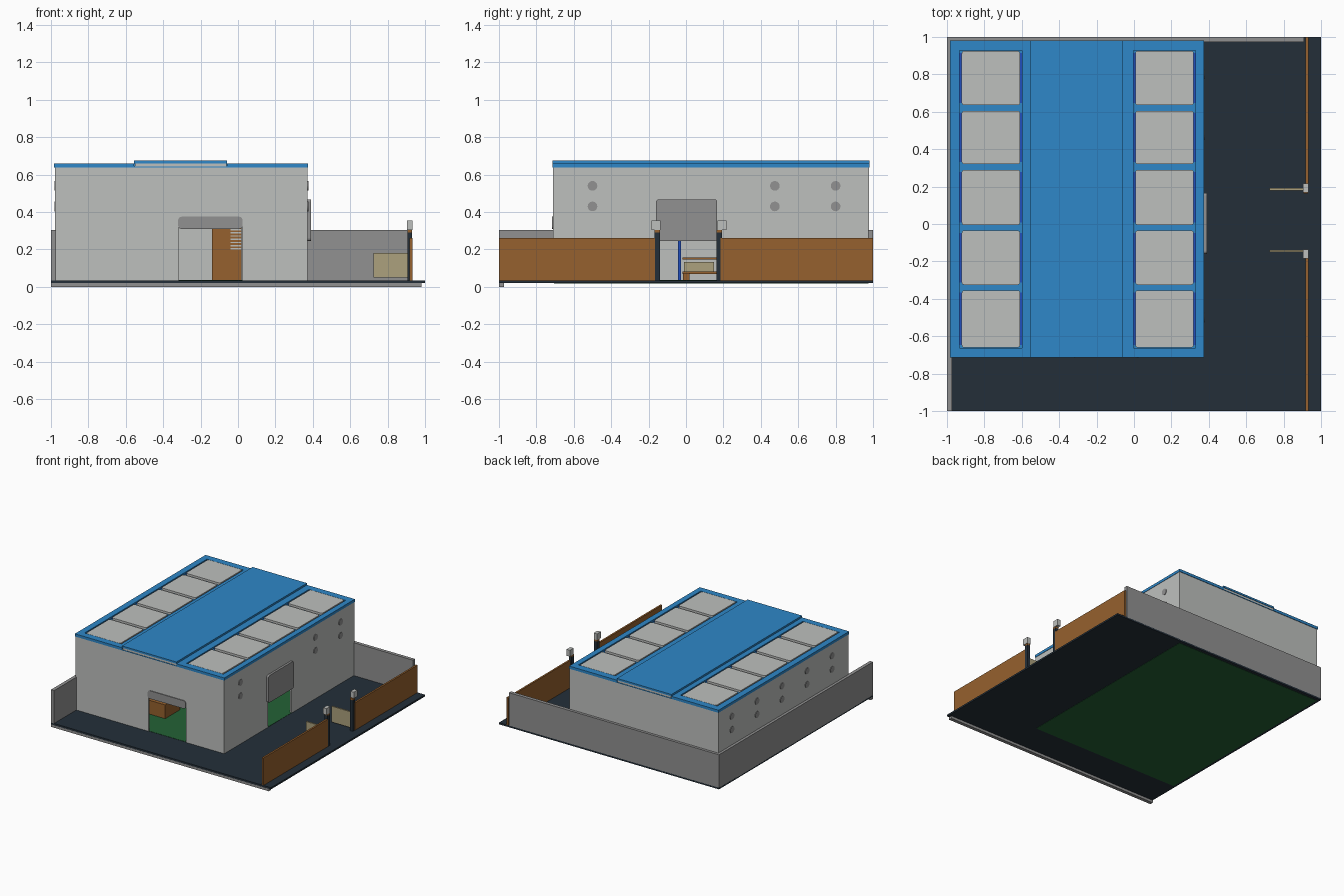
import bpy, bmesh, math
from mathutils import Matrix, Vector

cube = bpy.data.objects.get("Cube")
if cube:
    bpy.data.objects.remove(cube, do_unlink=True)


def lin(c):
    c /= 255
    return c / 12.92 if c <= 0.04045 else ((c + 0.055) / 1.055) ** 2.4


def material(name, r, g, b):
    m = bpy.data.materials.new(name)
    m.use_nodes = True
    col = (lin(r), lin(g), lin(b), 1)
    m.diffuse_color = col
    m.node_tree.nodes["Principled BSDF"].inputs["Base Color"].default_value = col
    return m


LIGHT = material("light grey", 190, 192, 190)
GREY = material("mid grey", 145, 145, 145)
BLUE = material("roof blue", 46, 135, 200)
DEEP = material("deep blue", 33, 78, 190)
BROWN = material("wood brown", 150, 97, 46)
DARK = material("asphalt", 36, 47, 57)
GREEN = material("floor green", 36, 98, 54)
KHAKI = material("gate khaki", 172, 161, 125)


def finish(name, mat, bm):
    me = bpy.data.meshes.new(name)
    bm.to_mesh(me)
    bm.free()
    me.materials.append(mat)
    ob = bpy.data.objects.new(name, me)
    bpy.context.collection.objects.link(ob)
    return ob


def add_box(bm, b):
    """Box given as x0, x1, y0, y1, z0, z1."""
    lo, hi = Vector(b[0::2]), Vector(b[1::2])
    m = Matrix.Translation((lo + hi) / 2) @ Matrix.Diagonal((*(hi - lo), 1))
    return bmesh.ops.create_cube(bm, size=1, matrix=m)["verts"]


def boxes(name, mat, *bs):
    bm = bmesh.new()
    for b in bs:
        add_box(bm, b)
    return finish(name, mat, bm)


def rounded(name, mat, b, axis, radius):
    """Box with the edges along one axis rounded."""
    bm = bmesh.new()
    add_box(bm, b)
    edges = [e for e in bm.edges
             if abs((e.verts[0].co - e.verts[1].co).normalized()[axis]) > 0.9]
    bmesh.ops.bevel(bm, geom=edges, offset=radius, segments=4, profile=0.5, affect='EDGES')
    return finish(name, mat, bm)


# Site: ground, building floor, curb and boundary walls
boxes("ground", DARK, (-1, 1, -1, 1, 0.021, 0.035))
boxes("building_floor", GREEN, (-0.98, 0.37, -0.705, 0.975, 0.019, 0.037))
boxes("front_curb", GREY, (-1, 0.98, -1, -0.972, 0, 0.0205))
boxes("back_boundary_wall", GREY, (-1, 0.91, 0.972, 1, 0.03, 0.305))
boxes("side_boundary_wall", GREY, (-1, -0.972, -1, 0.98, 0.03, 0.305))

# Fence with gateway
boxes("fence", BROWN, (0.917, 0.932, -1, -0.165, 0.035, 0.26),
      (0.917, 0.932, 0.185, 1, 0.035, 0.26))
for side, y in (("right", -0.153), ("left", 0.177)):
    out = -0.008 if y < 0 else 0.016
    boxes(side + "_gate_post", DARK, (0.905, 0.931, y - 0.015, y + 0.015, 0.03, 0.29))
    boxes(side + "_post_cap", BROWN, (0.905, 0.931, y - 0.015, y + 0.015, 0.29, 0.305))
    boxes(side + "_post_lamp", LIGHT,
          (0.904, 0.934, y + out - 0.024, y + out + 0.024, 0.303, 0.355))
    boxes(side + "_gate_leaf", KHAKI, (0.725, 0.907, y + 0.003, y + 0.015, 0.05, 0.18))

# Building walls around the two doorways
T, TOP = 0.015, 0.645
F, B, L, R = -0.71, 0.978, -0.978, 0.372
boxes("front_wall", LIGHT, (L, -0.317, F, F + T, 0.03, TOP),
      (0.023, R, F, F + T, 0.03, TOP), (-0.317, 0.023, F, F + T, 0.32, TOP))
boxes("back_wall", LIGHT, (L, R, B - T, B, 0.03, TOP))
boxes("plain_side_wall", LIGHT, (L, L + T, F, B, 0.03, TOP))
boxes("door_side_wall", LIGHT, (R - T, R, F, -0.145, 0.03, TOP),
      (R - T, R, 0.165, B, 0.03, TOP), (R - T, R, -0.145, 0.165, 0.25, TOP))
boxes("gables", LIGHT, (-0.55, -0.062, F, F + T, TOP, 0.662),
      (-0.55, -0.062, B - T, B, TOP, 0.662))

# Shutter housings above the doorways
rounded("front_shutter_box", GREY, (-0.32, 0.024, -0.716, -0.67, 0.31, 0.375), 1, 0.018)
rounded("side_shutter_plate", GREY, (0.368, 0.39, -0.16, 0.167, 0.245, 0.468), 0, 0.015)

# Roof: raised middle, recessed side bays with rows of skylights
boxes("roof_centre", BLUE, (-0.555, -0.06, -0.714, 0.982, 0.66, 0.675))
boxes("roof_base", BLUE, (-0.983, 0.375, -0.714, 0.982, 0.638, 0.643))
rows = [(-0.66, -0.355), (-0.325, -0.035), (-0.005, 0.29), (0.32, 0.605), (0.635, 0.925)]
for side, x0, x1, o0, o1 in (("right", -0.932, -0.598, -0.983, -0.555),
                             ("left", -0.004, 0.33, -0.06, 0.375)):
    boxes(side + "_roof_frame", BLUE,
          (o0, x0, -0.714, 0.982, 0.642, 0.66), (x1, o1, -0.714, 0.982, 0.642, 0.66),
          (x0, x1, -0.714, -0.662, 0.642, 0.66), (x0, x1, 0.927, 0.982, 0.642, 0.66))
    for i, (y0, y1) in enumerate(rows):
        n = f"{side}_skylight_{i + 1}"
        rounded(n, LIGHT, (x0 + 0.011, x1 - 0.011, y0, y1, 0.643, 0.66), 2, 0.013)
        boxes(n + "_rails", DEEP, (x0, x0 + 0.012, y0 + 0.012, y1 - 0.012, 0.643, 0.648),
              (x1 - 0.012, x1, y0 + 0.012, y1 - 0.012, 0.643, 0.648))
boxes("roof_centre_sides", BLUE, (-0.555, -0.545, F + T, B - T, 0.642, 0.661),
      (-0.07, -0.06, F + T, B - T, 0.642, 0.661))

# Round wall vents in pairs on both long walls
vent_rows = [-0.5, -0.175, 0.15, 0.475, 0.8]
for name, x, ys in (("plain_side_vents", L, vent_rows),
                    ("door_side_vents", R, [-0.5, 0.475, 0.8])):
    bm = bmesh.new()
    for y in ys:
        for z in (0.43, 0.54):
            m = Matrix.Translation((x, y, z)) @ Matrix.Rotation(math.pi / 2, 4, 'Y')
            bmesh.ops.create_cone(bm, cap_ends=True, segments=16, radius1=0.026,
                                  radius2=0.026, depth=0.008, matrix=m)
    finish(name, GREY, bm)

# Interior furnishings
boxes("slatted_cabinet", BROWN, (-0.14, 0.02, 0.3, 0.5, 0.036, 0.33))
boxes("cabinet_slats", LIGHT, *[(-0.04, 0.018, 0.295, 0.301, z, z + 0.007)
                                for z in (0.2 + 0.017 * i for i in range(7))])
boxes("crate", BROWN, (-0.75, -0.34, -0.46, -0.27, 0.036, 0.15))
boxes("shelf_boards", BROWN, (-0.7, -0.45, -0.02, 0.17, 0.07, 0.082),
      (-0.7, -0.45, -0.02, 0.17, 0.145, 0.157))
boxes("stored_box", KHAKI, (-0.6, -0.46, -0.01, 0.15, 0.082, 0.132))
boxes("small_crate", BROWN, (-0.43, -0.38, -0.015, 0.02, 0.036, 0.075))
boxes("blue_column", DEEP, (-0.39, -0.37, -0.042, -0.026, 0.036, 0.638))
boxes("partition", LIGHT, (-0.72, -0.705, -0.15, 0.25, 0.036, 0.4))
